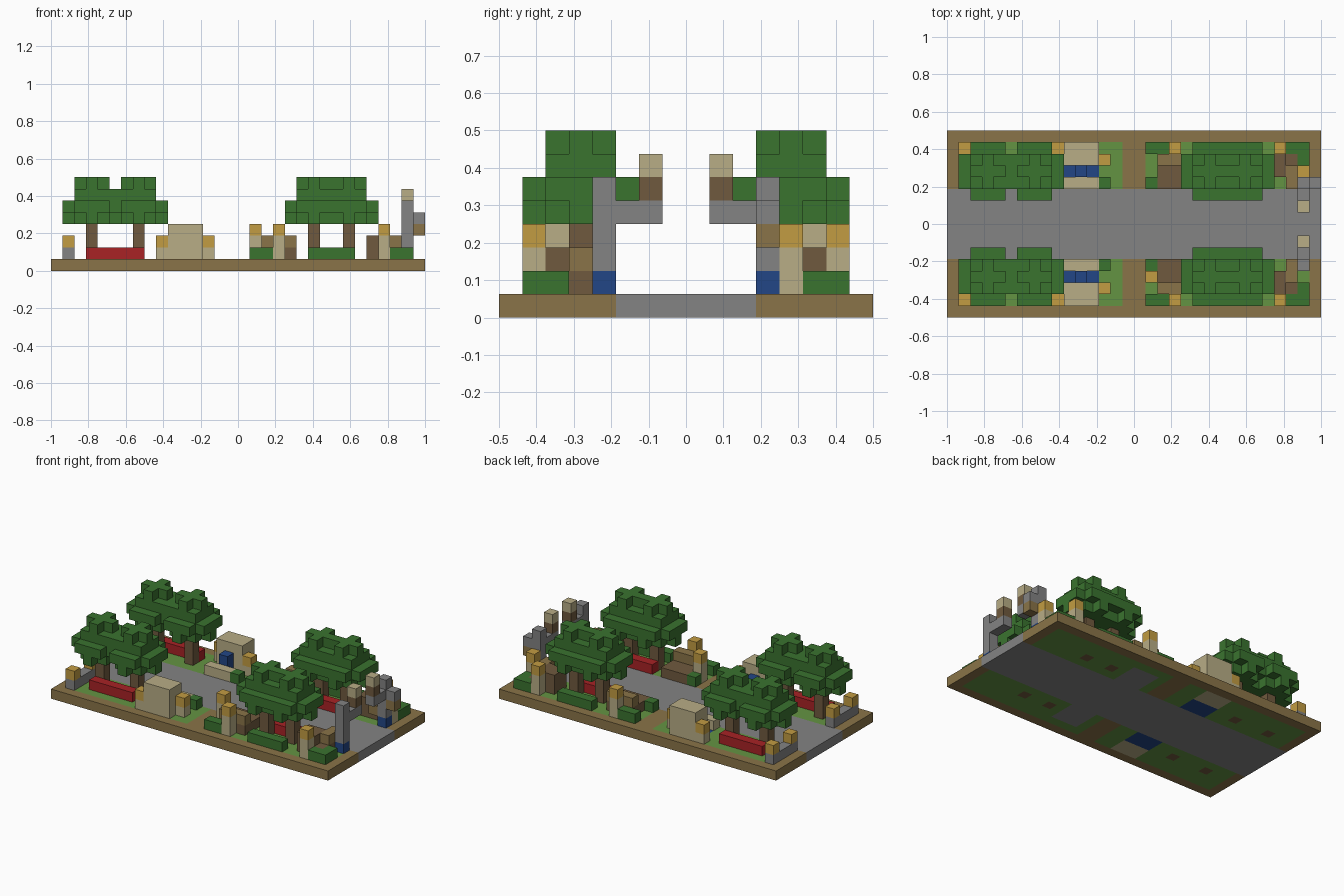
import bpy
import bmesh
from mathutils import Matrix, Vector

if "Cube" in bpy.data.objects:
    bpy.data.objects.remove(bpy.data.objects["Cube"], do_unlink=True)

CELL = 1 / 16
LENGTH, DEPTH = 32, 16


def make_material(name, rgb):
    linear = [((c / 255 + 0.055) / 1.055) ** 2.4 for c in rgb] + [1.0]
    mat = bpy.data.materials.new(name)
    mat.use_nodes = True
    mat.diffuse_color = linear
    mat.node_tree.nodes["Principled BSDF"].inputs["Base Color"].default_value = linear
    return mat


leaf = make_material("leaf green", (58, 115, 47))
grass = make_material("grass green", (100, 148, 66))
earth = make_material("earth brown", (138, 116, 72))
wood = make_material("dark wood", (112, 90, 62))
stone = make_material("stone grey", (131, 131, 131))
sand = make_material("sand", (184, 173, 134))
gold = make_material("lamp gold", (194, 156, 66))
red = make_material("bench red", (168, 34, 37))
blue = make_material("blue", (34, 70, 134))


def finish(name, bm, mats):
    mesh = bpy.data.meshes.new(name)
    bm.to_mesh(mesh)
    bm.free()
    for mat in mats:
        mesh.materials.append(mat)
    obj = bpy.data.objects.new(name, mesh)
    bpy.context.collection.objects.link(obj)


def add_block(bm, x, y, z):
    """Block from (start, end) cell ranges on each axis."""
    ranges = (x, y, z)
    size = [(b - a) * CELL for a, b in ranges]
    mid = Vector([(a + b) / 2 * CELL for a, b in ranges]) - Vector((1, 0.5, 0))
    bmesh.ops.create_cube(bm, size=1, matrix=Matrix.Translation(mid) @ Matrix.Diagonal((*size, 1)))


def flip(y):
    return (DEPTH - y[1], DEPTH - y[0])


def blocks(name, mat, *boxes, sides=("front", "back")):
    """One part on each chosen side of the street."""
    for side in sides:
        bm = bmesh.new()
        for x, y, z in boxes:
            add_block(bm, x, y if side == "front" else flip(y), z)
        finish(side + "_" + name, bm, [mat])


def post(name, col, row, sides=("front", "back")):
    x, y = (col, col + 1), (row, row + 1)
    blocks(name + "_pole", sand, (x, y, (1, 3)), sides=sides)
    blocks(name + "_light", gold, (x, y, (3, 4)), sides=sides)


# Ground slab: road, earth border, lawns, paving, pools and trunk roots
trunk_cols = (3, 7, 22, 25)
ground_mats = [earth, grass, stone, blue, wood, sand]


def ground_colour(col, row):
    r = min(row, DEPTH - 1 - row)
    if r >= 5:
        return 2
    if r == 0 or col in (0, 15, 16, 31):
        return 0
    if r == 3 and col in trunk_cols:
        return 4
    if 10 <= col <= 12:
        return 3 if r >= 3 else 5
    if col in (18, 19, 20) and r >= 2:
        return 2
    return 1


bm = bmesh.new()
for col in range(LENGTH):
    for row in range(DEPTH):
        start = len(bm.faces)
        x0, y0 = col * CELL - 1, row * CELL - 0.5
        x1, y1 = x0 + CELL, y0 + CELL
        loop = [(x0, y0), (x1, y0), (x1, y1), (x0, y1)]
        low = [bm.verts.new((x, y, 0)) for x, y in loop]
        top = [bm.verts.new((x, y, CELL)) for x, y in loop]
        faces = [bm.faces.new(top), bm.faces.new(low[::-1])]
        outer = (row == 0, col == LENGTH - 1, row == DEPTH - 1, col == 0)
        for n, is_edge in enumerate(outer):
            if is_edge:
                m = (n + 1) % 4
                faces.append(bm.faces.new((low[n], low[m], top[m], top[n])))
        for face in faces:
            face.material_index = ground_colour(col, row)
bmesh.ops.remove_doubles(bm, verts=bm.verts, dist=0.001)
finish("ground", bm, ground_mats)

# Trees: trunk and stepped crown
for c in trunk_cols:
    wide, narrow, core = (c - 2, c + 3), (c - 1, c + 2), (c, c + 1)
    blocks("tree_trunk", wood, (core, (3, 4), (1, 4)))
    blocks("tree_crown", leaf,
           (wide, (3, 4), (4, 5)), (core, (1, 6), (4, 5)), (narrow, (2, 5), (4, 7)),
           (wide, (2, 5), (5, 6)), (narrow, (1, 6), (5, 6)),
           (narrow, (3, 4), (7, 8)), (core, (2, 5), (7, 8)))
blocks("crown_link", leaf, ((5, 6), (2, 5), (6, 7)))
blocks("crown_ridge", leaf, ((23, 25), (2, 5), (6, 7)))

# Low stone wall with end lamps
blocks("stone_wall", stone, ((1, 2), (1, 5), (1, 2)))
blocks("wall_lamps", gold, ((1, 2), (1, 2), (2, 3)), ((1, 2), (4, 5), (2, 3)))

# Red benches under the trees
blocks("long_red_bench", red, ((3, 8), (2, 3), (1, 2)))
blocks("short_red_bench", red, ((22, 26), (4, 5), (1, 2)))

# Kiosk with counter, seat and side lamps
blocks("kiosk", sand, ((10, 13), (1, 3), (1, 4)))
blocks("kiosk_counter", sand, ((10, 13), (4, 5), (1, 2)))
blocks("kiosk_seat", blue, ((11, 12), (3, 4), (1, 3)))
blocks("kiosk_lamp_bases", sand, ((9, 10), (1, 2), (1, 2)), ((13, 14), (2, 3), (1, 2)))
blocks("kiosk_lamps", gold, ((9, 10), (1, 2), (2, 3)), ((13, 14), (2, 3), (2, 3)))

# Hedges and bushes
blocks("kiosk_bush", leaf, ((13, 14), (4, 5), (1, 2)))
blocks("garden_hedge", leaf, ((17, 19), (1, 2), (1, 2)), ((17, 18), (4, 5), (1, 2)))
blocks("tree_hedge", leaf, ((22, 26), (1, 2), (1, 2)))
blocks("corner_hedge", leaf, ((29, 31), (1, 2), (1, 2)), ((30, 31), (2, 3), (1, 2)))

# Wooden benches
blocks("garden_bench_seat", wood, ((18, 21), (2, 5), (1, 2)))
blocks("garden_bench_back", earth, ((18, 21), (2, 3), (2, 3)))
blocks("corner_bench_seat", wood, ((27, 30), (2, 4), (1, 2)), ((27, 29), (2, 4), (2, 3)))
blocks("corner_bench_arm", earth, ((29, 30), (3, 5), (2, 3)))

# Lamp posts
post("garden_lamp", 19, 1)
post("corner_lamp", 28, 1)
post("path_lamp", 17, 3, sides=("front",))
post("gate_lamp", 30, 3, sides=("back",))

# Gate pillars with arms reaching over the road
gate = (30, 31)
blocks("gate_foot", blue, (gate, (4, 5), (1, 2)))
blocks("gate_pillar", stone, (gate, (4, 5), (2, 6)), (gate, (5, 7), (4, 5)))
blocks("gate_arm_block", wood, (gate, (6, 7), (5, 6)))
blocks("gate_arm_top", sand, (gate, (6, 7), (6, 7)))
blocks("gate_bracket", stone, ((31, 32), (4, 5), (4, 5)), sides=("back",))
blocks("gate_bracket_drop", earth, ((31, 32), (4, 5), (3, 4)), sides=("back",))
